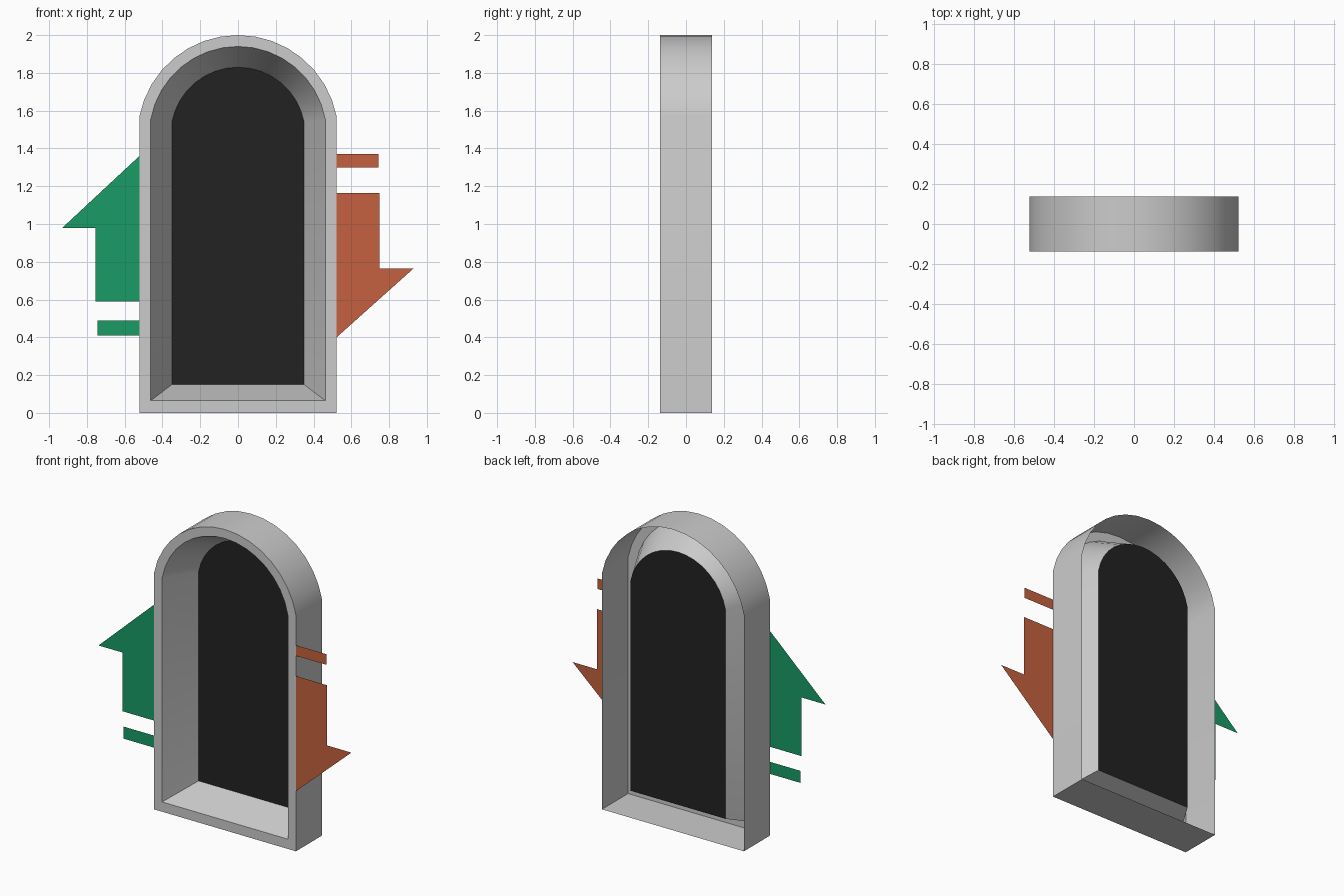
import bpy, bmesh, math

if "Cube" in bpy.data.objects:
    bpy.data.objects.remove(bpy.data.objects["Cube"])

FRONT, PANEL, BACK = -0.137, 0.085, 0.137
SEGS = 16


def arch(half, bottom, spring, top, y):
    """Outline of an arched doorway: two bottom corners plus a circular arc."""
    rise = top - spring
    radius = (half * half + rise * rise) / (2 * rise)
    centre = top - radius
    start = math.asin((spring - centre) / radius)
    pts = [(-half, y, bottom), (half, y, bottom)]
    for i in range(SEGS + 1):
        a = start + (math.pi - 2 * start) * i / SEGS
        pts.append((radius * math.cos(a), y, centre + radius * math.sin(a)))
    return pts


def finish(name, bm, color=None):
    mesh = bpy.data.meshes.new(name)
    bm.to_mesh(mesh)
    bm.free()
    obj = bpy.data.objects.new(name, mesh)
    bpy.context.collection.objects.link(obj)
    if color:
        mat = bpy.data.materials.new(name + "_color")
        mat.diffuse_color = (*color, 1)
        mat.use_nodes = True
        mat.node_tree.nodes["Principled BSDF"].inputs["Base Color"].default_value = mat.diffuse_color
        mesh.materials.append(mat)
    return obj


def flat_shapes(name, outlines, color):
    bm = bmesh.new()
    for pts in outlines:
        face = bm.faces.new([bm.verts.new(p) for p in pts])
        face.normal_update()
        if face.normal.y > 0:
            face.normal_flip()
    return finish(name, bm, color)


def on_front(pts):
    return [(x, FRONT, z) for x, z in pts]


# Frame: outer shell open at the back, front rim, tapered inner reveal
loops = [
    arch(0.522, 0.0, 1.57, 2.0, BACK),
    arch(0.522, 0.0, 1.57, 2.0, FRONT),
    arch(0.462, 0.065, 1.555, 1.94, FRONT),
    arch(0.35, 0.15, 1.54, 1.83, PANEL),
]
bm = bmesh.new()
rings = [[bm.verts.new(p) for p in loop] for loop in loops]
for a, b in zip(rings, rings[1:]):
    n = len(a)
    for i in range(n):
        j = (i + 1) % n
        bm.faces.new((a[i], a[j], b[j], b[i]))
frame = finish("arched_frame", bm)
bpy.context.view_layer.objects.active = frame
frame.select_set(True)
bpy.ops.object.shade_smooth_by_angle(angle=math.radians(30))

# Dark panel closing the recess
flat_shapes("dark_panel", [loops[-1]], (0.016, 0.016, 0.016))

# Green up arrow and its bar on the left
flat_shapes("up_arrow", [
    on_front([(-0.522, 1.36), (-0.93, 0.98), (-0.755, 0.98),
              (-0.755, 0.59), (-0.522, 0.59)]),
    on_front([(-0.745, 0.41), (-0.522, 0.41), (-0.522, 0.49), (-0.745, 0.49)]),
], (0.01, 0.33, 0.13))

# Orange down arrow and its bar on the right
flat_shapes("down_arrow", [
    on_front([(0.522, 0.40), (0.93, 0.765), (0.75, 0.765),
              (0.75, 1.165), (0.522, 1.165)]),
    on_front([(0.522, 1.30), (0.745, 1.30), (0.745, 1.37), (0.522, 1.37)]),
], (0.56, 0.12, 0.05))
